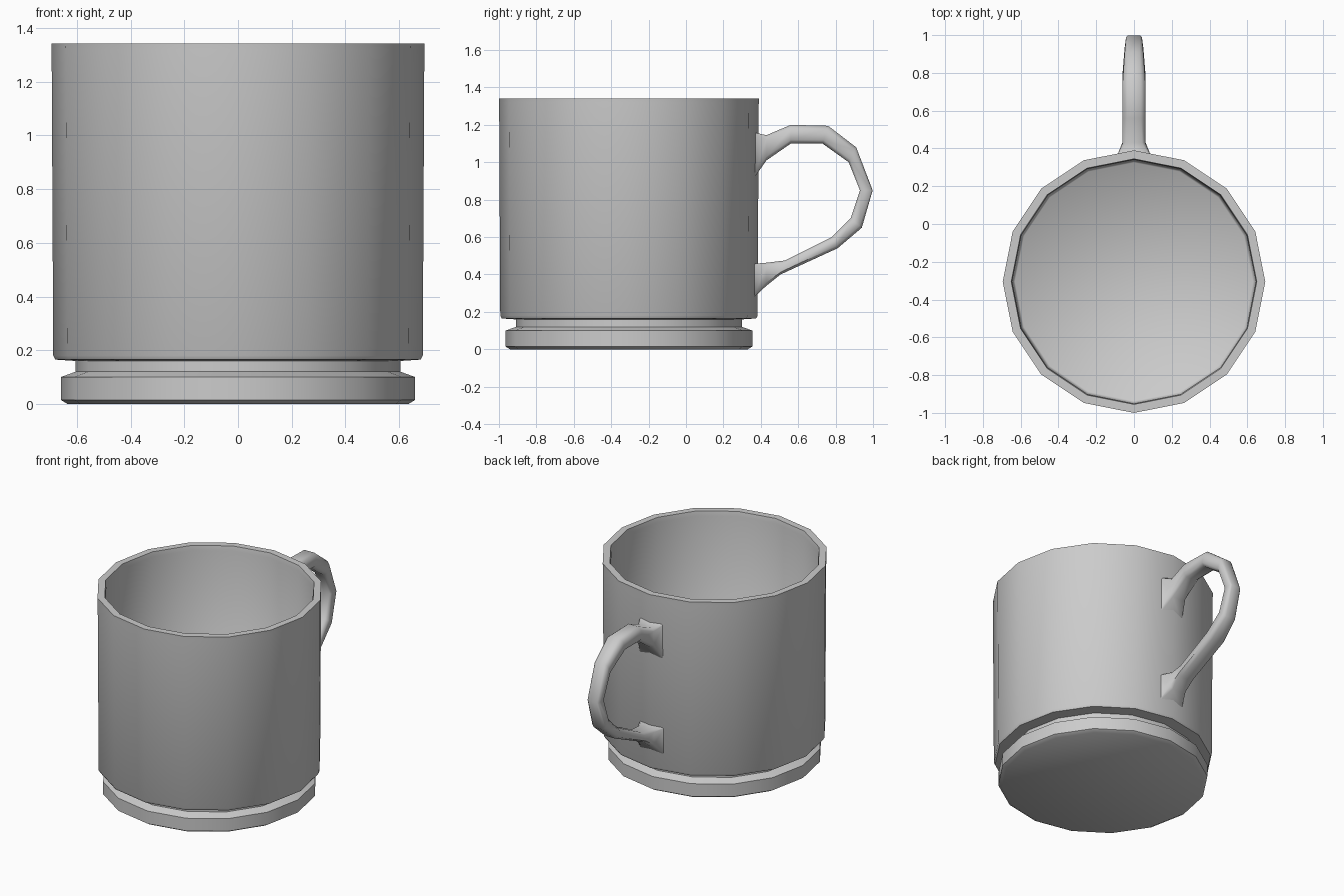
import bpy, bmesh
from math import sin, cos, pi, radians

if "Cube" in bpy.data.objects:
    bpy.data.objects.remove(bpy.data.objects["Cube"])

SIDES = 16
CENTRE_Y = -0.305


def loft(name, rings, angle):
    """Skin a list of equal-length vertex rings and cap both ends."""
    bm = bmesh.new()
    loops = [[bm.verts.new(p) for p in ring] for ring in rings]
    n = len(loops[0])
    for a, b in zip(loops, loops[1:]):
        for i in range(n):
            j = (i + 1) % n
            bm.faces.new((a[i], a[j], b[j], b[i]))
    bm.faces.new(loops[0][::-1])
    bm.faces.new(loops[-1])
    bmesh.ops.recalc_face_normals(bm, faces=bm.faces)
    mesh = bpy.data.meshes.new(name)
    bm.to_mesh(mesh)
    bm.free()
    obj = bpy.data.objects.new(name, mesh)
    bpy.context.collection.objects.link(obj)
    bpy.ops.object.select_all(action='DESELECT')
    obj.select_set(True)
    bpy.context.view_layer.objects.active = obj
    bpy.ops.object.shade_smooth_by_angle(angle=radians(angle))
    return obj


def circle(r, z):
    return [(r * cos(2 * pi * i / SIDES), CENTRE_Y + r * sin(2 * pi * i / SIDES), z)
            for i in range(SIDES)]


# Cup: foot, groove, outer wall, rim, inner wall and floor as one turned profile (r, z)
profile = [(0.635, 0.0), (0.66, 0.015), (0.66, 0.10), (0.605, 0.12), (0.605, 0.16),
           (0.68, 0.165), (0.688, 0.18), (0.694, 1.32), (0.695, 1.342),
           (0.65, 1.342), (0.645, 1.31), (0.64, 0.21), (0.63, 0.20)]
loft("cup_body", [circle(r, z) for r, z in profile], 50)

# Handle sections: outer (y, z), inner (y, z), half width, corner fullness
sections = [
    ((0.36, 1.16), (0.36, 0.91), 0.09, 0.95),
    ((0.43, 1.145), (0.43, 1.01), 0.06, 0.7),
    ((0.56, 1.20), (0.56, 1.10), 0.06, 0.6),
    ((0.76, 1.195), (0.73, 1.10), 0.06, 0.6),
    ((0.91, 1.08), (0.87, 1.00), 0.05, 0.6),
    ((0.998, 0.85), (0.93, 0.85), 0.042, 0.75),
    ((0.94, 0.65), (0.88, 0.70), 0.05, 0.6),
    ((0.81, 0.54), (0.78, 0.60), 0.06, 0.6),
    ((0.505, 0.40), (0.53, 0.475), 0.06, 0.6),
    ((0.43, 0.34), (0.43, 0.463), 0.062, 0.7),
    ((0.36, 0.275), (0.36, 0.457), 0.09, 0.95),
]


def section(outer, inner, w, k):
    pts = [(1, k), (k, 1), (-k, 1), (-1, k), (-1, -k), (-k, -1), (k, -1), (1, -k)]
    ring = []
    for u, v in pts:
        t = (1 - v) / 2
        ring.append((u * w, outer[0] + (inner[0] - outer[0]) * t,
                     outer[1] + (inner[1] - outer[1]) * t))
    return ring


loft("handle", [section(*s) for s in sections], 60)
